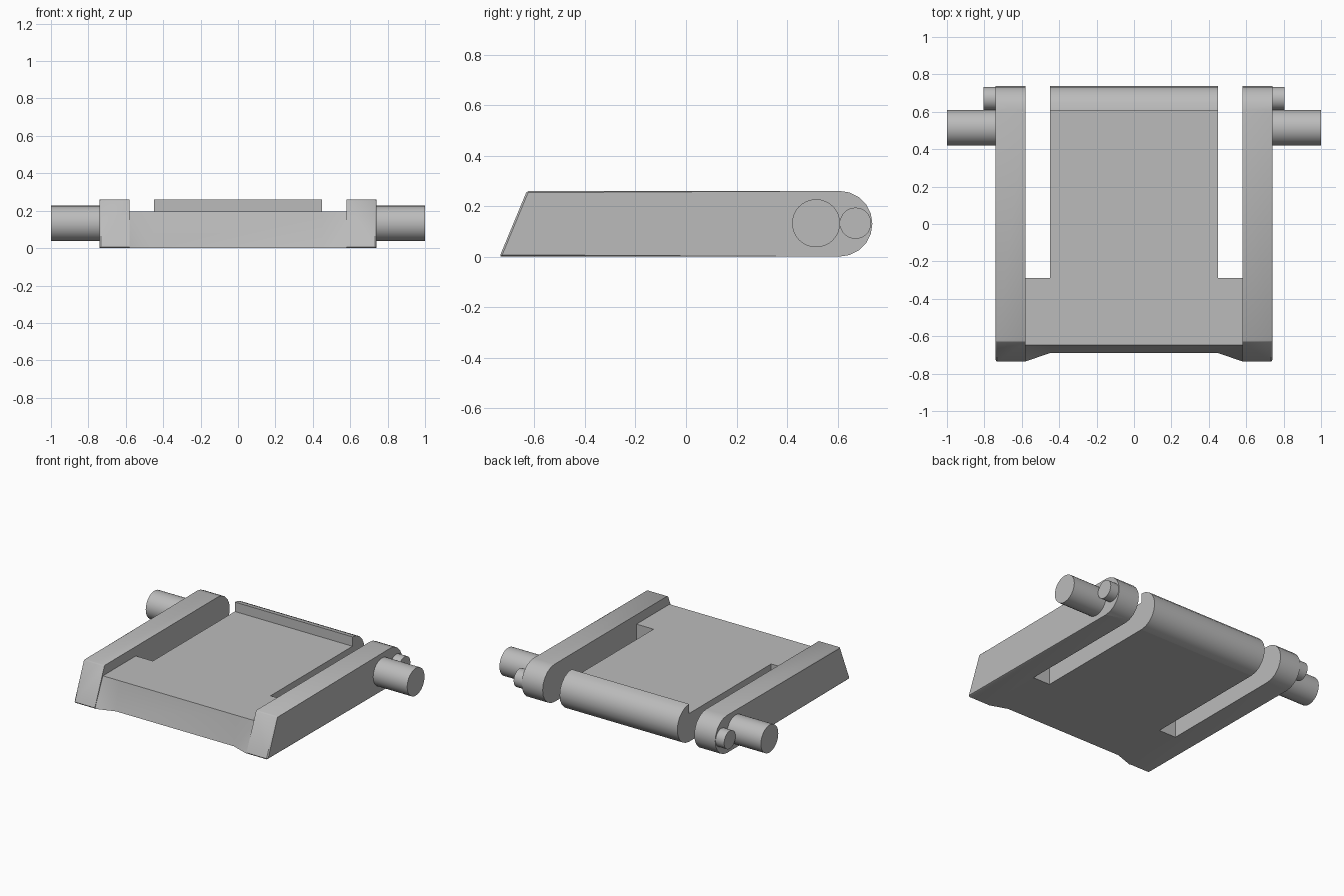
import bpy, bmesh
from math import pi, sin, cos
from mathutils import Matrix

cube = bpy.data.objects.get("Cube")
if cube:
    bpy.data.objects.remove(cube, do_unlink=True)

grey = bpy.data.materials.new("plain grey")
grey.use_nodes = True
colour = (0.5, 0.5, 0.5, 1)
grey.diffuse_color = colour
grey.node_tree.nodes["Principled BSDF"].inputs["Base Color"].default_value = colour

HEIGHT = 0.26
R = HEIGHT / 2
BACK = 0.608       # centre of the rounded ends
FLOOR = 0.195      # top of the recessed plate
INNER, OUTER = 0.58, 0.74


def finish(name, bm):
    bmesh.ops.recalc_face_normals(bm, faces=bm.faces)
    mesh = bpy.data.meshes.new(name)
    bm.to_mesh(mesh)
    bm.free()
    mesh.materials.append(grey)
    ob = bpy.data.objects.new(name, mesh)
    bpy.context.collection.objects.link(ob)
    bpy.ops.object.select_all(action='DESELECT')
    ob.select_set(True)
    bpy.context.view_layer.objects.active = ob
    bpy.ops.object.shade_smooth_by_angle(angle=0.6)
    return ob


def loft(lower, upper):
    """Closed solid between two matching outlines."""
    bm = bmesh.new()
    a = [bm.verts.new(p) for p in lower]
    b = [bm.verts.new(p) for p in upper]
    bm.faces.new(a)
    bm.faces.new(b)
    for i in range(len(a)):
        j = (i + 1) % len(a)
        bm.faces.new((a[i], a[j], b[j], b[i]))
    return bm


def extrude_x(profile, x0, x1):
    return loft([(x0, y, z) for y, z in profile], [(x1, y, z) for y, z in profile])


def pin(name, x0, x1, y, radius):
    bm = bmesh.new()
    place = Matrix.Translation(((x0 + x1) / 2, y, R + 0.002)) @ Matrix.Rotation(pi / 2, 4, 'Y')
    bmesh.ops.create_cone(bm, cap_ends=True, segments=32, radius1=radius, radius2=radius,
                          depth=abs(x1 - x0), matrix=place)
    finish(name, bm)


# Half-round profile shared by the rails and the rear roll
arc = [(BACK + R * sin(pi * i / 10), R - R * cos(pi * i / 10)) for i in range(11)]

# Side rails with slanted fronts and fine bevels, plus the hinge pins
for side, s in (("left", 1), ("right", -1)):
    bm = extrude_x([(-0.738, 0)] + arc + [(-0.63, HEIGHT)], s * INNER, s * OUTER)
    rim = []
    for e in bm.edges:
        inner = all(abs(v.co.x) < INNER + 0.01 for v in e.verts)
        outer = all(abs(v.co.x) > OUTER - 0.01 for v in e.verts)
        front = all(v.co.y < -0.6 for v in e.verts)
        if not inner and (front or (outer and e.calc_length() > 0.2)):
            rim.append(e)
    bmesh.ops.bevel(bm, geom=rim, offset=0.007, segments=1, affect='EDGES')
    finish(side + "_rail", bm)
    pin(side + "_large_pin", s * (OUTER - 0.02), s, 0.515, 0.095)
    pin(side + "_small_pin", s * (OUTER - 0.02), s * 0.805, 0.671, 0.062)

# Recessed plate: a slotted outline with a hollowed, slanted front edge
half = [(0.45, BACK), (0.45, -0.288), (INNER, -0.288)]
low = half + [(INNER, -0.735), (0.45, -0.69)]
top = half + [(INNER, -0.648), (0.45, -0.648)]


def outline(points, z):
    return [(x, y, z) for x, y in points] + [(-x, y, z) for x, y in reversed(points)]


bm = loft(outline(low, 0), outline(top, FLOOR))
bmesh.ops.triangulate(bm, faces=[f for f in bm.faces if abs(f.normal.z) < 0.9
                                 and f.calc_center_median().y < -0.6])
finish("recessed_plate", bm)

# Rear half-round roll between the slots
finish("rear_roll", extrude_x(arc, -0.45, 0.45))
